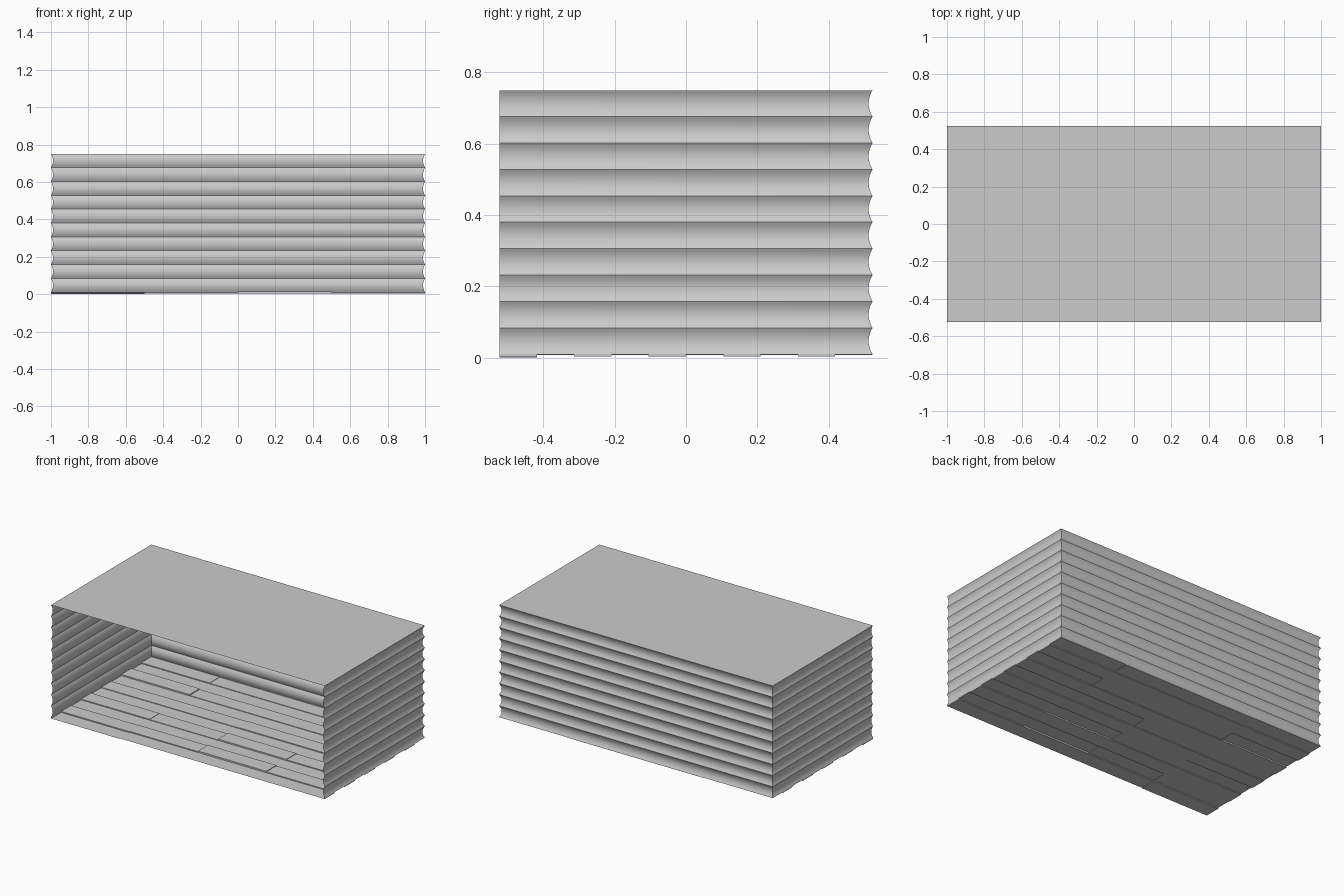
import bpy, bmesh, math, random

if "Cube" in bpy.data.objects:
    bpy.data.objects.remove(bpy.data.objects["Cube"])

random.seed(4)
X, Y = 1.0, 0.523          # half sizes
Z0, Z1 = 0.01, 0.75        # wall bottom and top
LOGS, SEG, DEPTH = 10, 8, 0.011


def make_object(name, bm):
    bmesh.ops.remove_doubles(bm, verts=bm.verts, dist=1e-5)
    mesh = bpy.data.meshes.new(name)
    bm.to_mesh(mesh)
    bm.free()
    ob = bpy.data.objects.new(name, mesh)
    bpy.context.collection.objects.link(ob)
    return ob


def quad(bm, *pts):
    return bm.faces.new([bm.verts.new(p) for p in pts])


# Log walls: scalloped profile swept around left, back and right, mitred at the corners
bm = bmesh.new()
rows = []
for i in range(LOGS * SEG + 1):
    t = (i % SEG) / SEG * 2 - 1
    d = DEPTH * (1 - t * t)
    z = Z0 + (Z1 - Z0) * i / (LOGS * SEG)
    path = [(X - d, -Y), (X - d, Y - d), (-X + d, Y - d), (-X + d, -Y)]
    rows.append([bm.verts.new((x, y, z)) for x, y in path])
for a, b in zip(rows, rows[1:]):
    for k in range(3):
        bm.faces.new((a[k], a[k + 1], b[k + 1], b[k]))
walls = make_object("log_walls", bm)
bpy.context.view_layer.objects.active = walls
walls.select_set(True)
bpy.ops.object.shade_smooth_by_angle(angle=math.radians(30))

# Flat ceiling
bm = bmesh.new()
quad(bm, (-X, -Y, Z1), (X, -Y, Z1), (X, Y, Z1), (-X, Y, Z1))
make_object("ceiling", bm)

# Plank floor: ten rows of four boards at slightly different heights
NX, NY = 4, 10
xs = [-X + 2 * X * i / NX for i in range(NX + 1)]
ys = [-Y + 2 * Y * j / NY for j in range(NY + 1)]
h = {}
for i in range(NX):
    for j in range(NY):
        if j % 2 == 0:
            h[i, j] = 0.003
        else:
            h[i, j] = 0.009 if i == NX - 1 else random.choice((0.007, 0.009, 0.012))
h[0, 0] = 0.0
h[2, 1] = 0.013
bm = bmesh.new()
for (i, j), z in h.items():
    x0, x1, y0, y1 = xs[i], xs[i + 1], ys[j], ys[j + 1]
    quad(bm, (x0, y0, z), (x1, y0, z), (x1, y1, z), (x0, y1, z))
    # board edges where a neighbour sits lower or higher
    zr = h.get((i + 1, j), Z0)
    zb = h.get((i, j + 1), Z0)
    if abs(zr - z) > 1e-4:
        quad(bm, (x1, y0, z), (x1, y1, z), (x1, y1, zr), (x1, y0, zr))
    if abs(zb - z) > 1e-4:
        quad(bm, (x0, y1, z), (x1, y1, z), (x1, y1, zb), (x0, y1, zb))
    if i == 0 and z < Z0:
        quad(bm, (x0, y1, z), (x0, y0, z), (x0, y0, Z0), (x0, y1, Z0))
make_object("plank_floor", bm)
